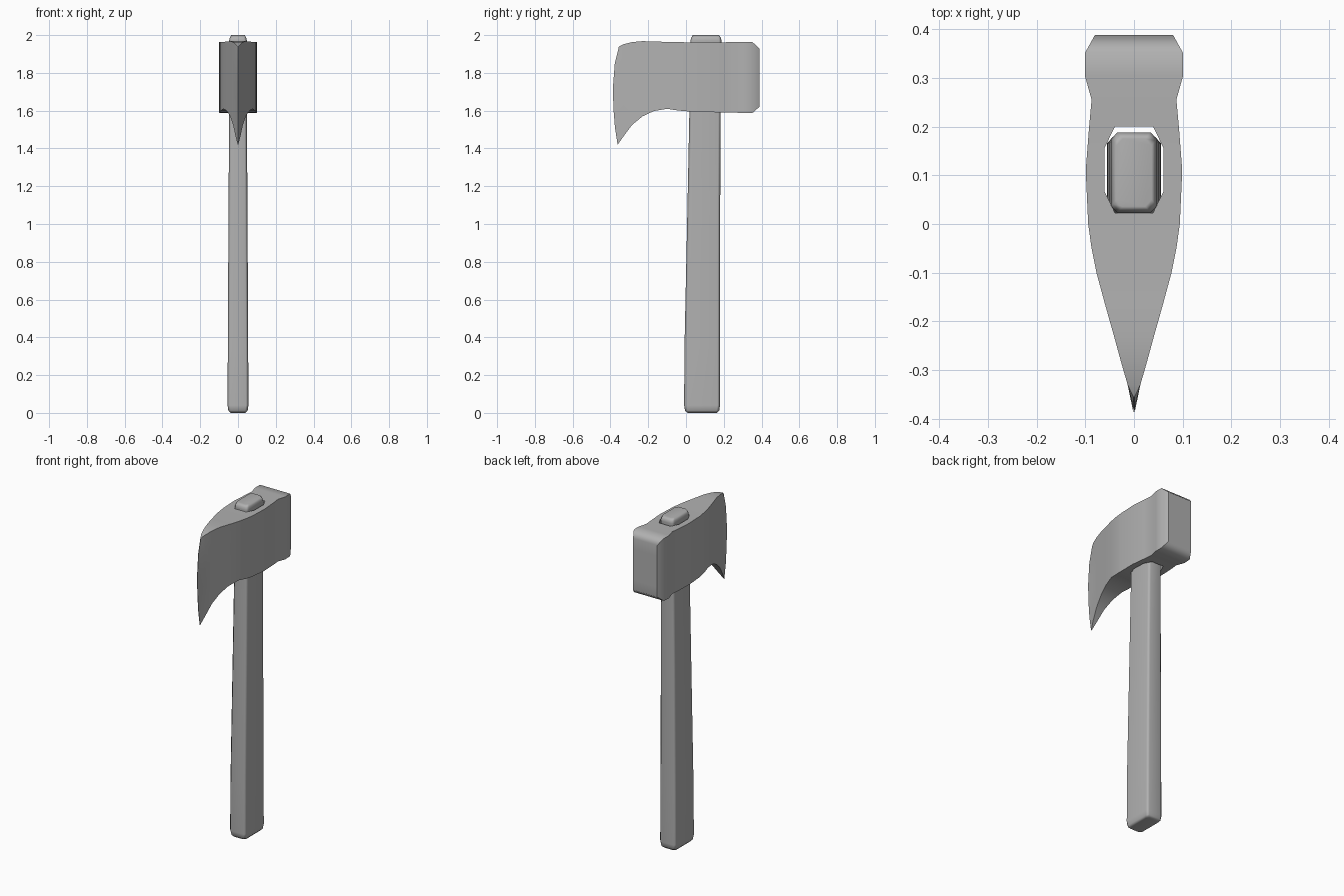
import bpy, bmesh

if "Cube" in bpy.data.objects:
    bpy.data.objects.remove(bpy.data.objects["Cube"])

# Mid grey shared by head and handle
grey = bpy.data.materials.new("dark_grey")
grey.diffuse_color = (0.44, 0.44, 0.44, 1)
grey.use_nodes = True
grey.node_tree.nodes["Principled BSDF"].inputs["Base Color"].default_value = grey.diffuse_color


def make_object(name, bm, smooth_angle=None):
    bmesh.ops.recalc_face_normals(bm, faces=bm.faces)
    mesh = bpy.data.meshes.new(name)
    bm.to_mesh(mesh)
    bm.free()
    mesh.materials.append(grey)
    obj = bpy.data.objects.new(name, mesh)
    bpy.context.collection.objects.link(obj)
    if smooth_angle:
        bpy.ops.object.select_all(action='DESELECT')
        obj.select_set(True)
        bpy.context.view_layer.objects.active = obj
        bpy.ops.object.shade_smooth_by_angle(angle=smooth_angle)
    return obj


def flatten_big_faces(obj):
    """Keep the broad faces flat-looking while the chamfers shade softly."""
    weighted = obj.modifiers.new("soft_chamfers", 'WEIGHTED_NORMAL')
    weighted.keep_sharp = True


def loft(rings):
    """Skin closed rings of equal length and cap both ends."""
    bm = bmesh.new()
    rows = [[bm.verts.new(p) for p in ring] for ring in rings]
    n = len(rows[0])
    for a, b in zip(rows, rows[1:]):
        for i in range(n):
            j = (i + 1) % n
            bm.faces.new((a[i], a[j], b[j], b[i]))
    bm.faces.new(rows[0])
    bm.faces.new(rows[-1])
    return bm


def octagon(hx, y0, y1, z, cx, cy):
    """Rectangle with clipped corners."""
    return [(-hx + cx, y0, z), (hx - cx, y0, z), (hx, y0 + cy, z), (hx, y1 - cy, z),
            (hx - cx, y1, z), (-hx + cx, y1, z), (-hx, y1 - cy, z), (-hx, y0 + cy, z)]


# Axe head: stations from poll to blade (y, half width, bottom z, top z)
stations = [
    (0.388, 0.080, 1.62, 1.93), (0.352, 0.100, 1.588, 1.963), (0.305, 0.101, 1.587, 1.963),
    (0.255, 0.087, 1.59, 1.963), (0.20, 0.092, 1.59, 1.962), (0.11, 0.099, 1.593, 1.962),
    (0.0, 0.094, 1.597, 1.962), (-0.05, 0.087, 1.602, 1.963), (-0.10, 0.077, 1.61, 1.964),
    (-0.17, 0.058, 1.598, 1.966), (-0.23, 0.041, 1.57, 1.968), (-0.285, 0.026, 1.525, 1.963),
    (-0.33, 0.013, 1.465, 1.952)]
# Curved cutting edge, bottom to top (y, z)
edge = [(-0.362, 1.42), (-0.376, 1.51), (-0.384, 1.61), (-0.387, 1.72), (-0.377, 1.85), (-0.355, 1.94)]

levels = len(edge)
rings = []
for y, hw, lo, hi in stations:
    zs = [lo + (hi - lo) * k / (levels - 1) for k in range(levels)]
    rings.append([(hw, y, z) for z in zs] + [(-hw, y, z) for z in reversed(zs)])
rings.append([(0.0012, y, z) for y, z in edge] + [(-0.0012, y, z) for y, z in reversed(edge)])
head = make_object("axe_head", loft(rings), 0.9)

# Eye: hole through the head for the handle
cutter = make_object("eye_cutter", loft([octagon(0.061, 0.023, 0.2, z, 0.022, 0.045) for z in (1.3, 2.2)]))
cutter.hide_render = True
cutter.hide_viewport = True
cut = head.modifiers.new("eye", 'BOOLEAN')
cut.operation = 'DIFFERENCE'
cut.solver = 'EXACT'
cut.object = cutter

# Handle: clipped rectangle, tapering upward with chamfered ends
handle_rings = [(0.040, 0.008, 0.163, 0.0), (0.051, -0.005, 0.176, 0.012), (0.055, -0.010, 0.180, 0.04),
                (0.054, -0.008, 0.180, 0.35), (0.050, 0.008, 0.181, 1.1), (0.047, 0.018, 0.184, 1.6),
                (0.047, 0.023, 0.188, 1.97), (0.044, 0.027, 0.185, 1.985), (0.036, 0.036, 0.175, 2.0)]
handle = make_object("handle", loft([octagon(hx, y0, y1, z, 0.013, 0.014) for hx, y0, y1, z in handle_rings]), 0.9)
flatten_big_faces(handle)
flatten_big_faces(head)
